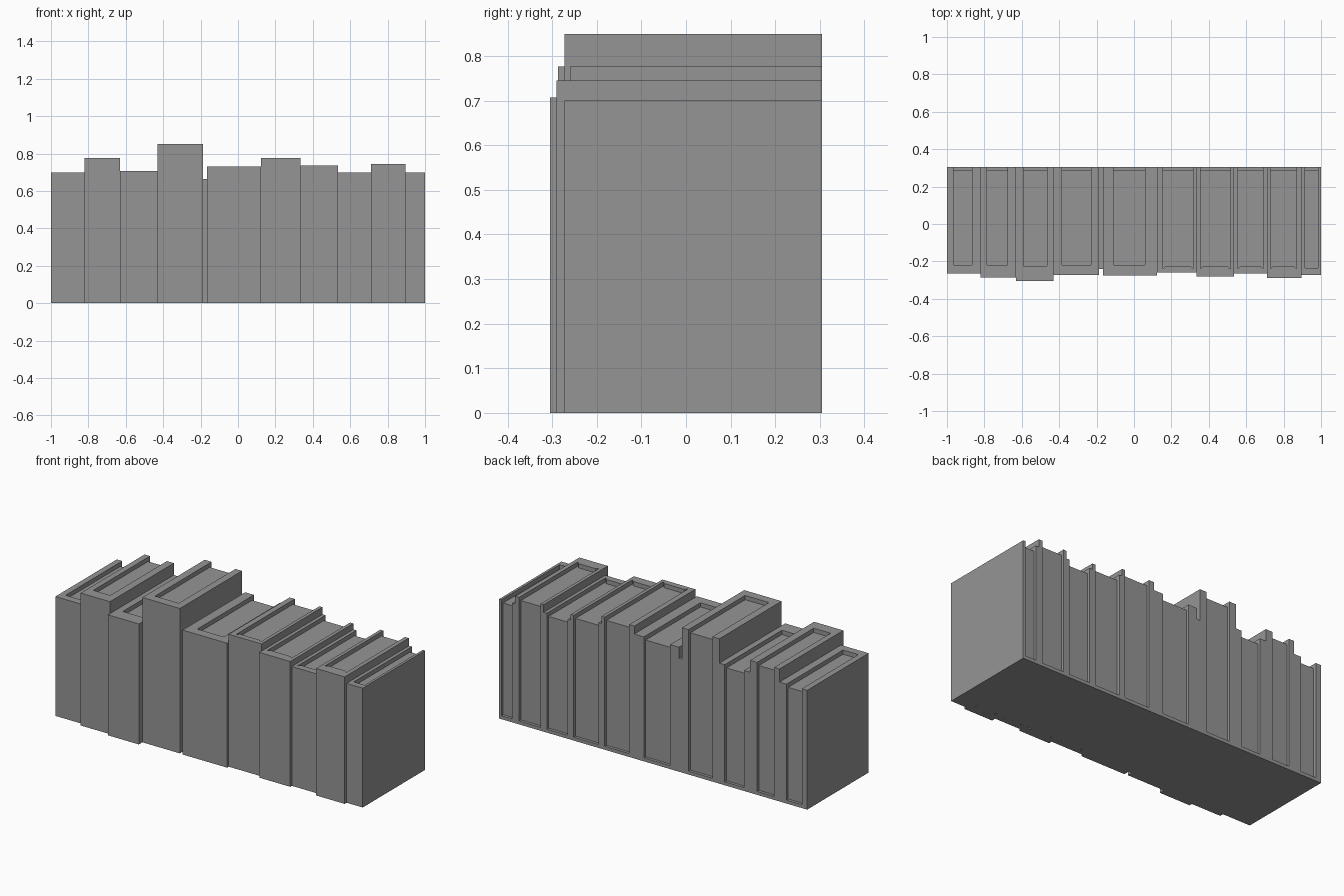
import bpy
import bmesh

cube = bpy.data.objects.get("Cube")
if cube:
    bpy.data.objects.remove(cube, do_unlink=True)

# One plain grey for everything
GREY = (0.3, 0.3, 0.3, 1.0)
mat = bpy.data.materials.new("plain grey")
mat.use_nodes = True
mat.diffuse_color = GREY
bsdf = next(n for n in mat.node_tree.nodes if n.type == 'BSDF_PRINCIPLED')
bsdf.inputs["Base Color"].default_value = GREY
bsdf.inputs["Roughness"].default_value = 0.8

BACK = 0.305        # shared back plane of the covers
PAGE_BACK = 0.288   # pages sit slightly inside the covers
FLOOR = 0.02        # bottom board under the pages
RECESS = 0.025      # how far the pages sit below the cover tops


def prism(bm, outline, z0, z1):
    """Extrude a flat outline from z0 up to z1."""
    face = bm.faces.new([bm.verts.new((x, y, z0)) for x, y in outline])
    up = bmesh.ops.extrude_face_region(bm, geom=[face])["geom"]
    moved = [v for v in up if isinstance(v, bmesh.types.BMVert)]
    bmesh.ops.translate(bm, verts=moved, vec=(0, 0, z1 - z0))


def add_object(name, prisms):
    bm = bmesh.new()
    for outline, z0, z1 in prisms:
        prism(bm, outline, z0, z1)
    bmesh.ops.recalc_face_normals(bm, faces=bm.faces)
    mesh = bpy.data.meshes.new(name)
    bm.to_mesh(mesh)
    bm.free()
    mesh.materials.append(mat)
    obj = bpy.data.objects.new(name, mesh)
    bpy.context.collection.objects.link(obj)


def rect(x0, x1, y0, y1):
    return [(x0, y0), (x1, y0), (x1, y1), (x0, y1)]


def book(index, x0, x1, front, height, left, right, spine, groove):
    """U-shaped cover with a floor board, and a recessed page block."""
    a, b = x0 + left, x1 - right
    # Inner face of the spine, with sloped grooves on the narrower bindings
    if groove:
        inner = [(b, spine - groove), (b - groove, spine),
                 (a + groove, spine), (a, spine - groove)]
    else:
        inner = [(b, spine), (a, spine)]
    cover = ([(x0, front), (x1, front), (x1, BACK), (b, BACK)]
             + inner + [(a, BACK), (x0, BACK)])
    add_object(f"book_cover_{index}",
               [(cover, 0, height), (rect(a, b, spine, BACK), 0, FLOOR)])
    pages = inner + [(a, PAGE_BACK), (b, PAGE_BACK)]
    add_object(f"book_pages_{index}", [(pages, FLOOR, height - RECESS)])


# x start, x end, front y, height, left board, right board, spine inside, groove
BOOKS = [
    (-1.0, -0.82, -0.265, 0.70, 0.035, 0.045, -0.22, 0),
    (-0.82, -0.63, -0.287, 0.777, 0.035, 0.045, -0.22, 0),
    (-0.63, -0.43, -0.305, 0.707, 0.04, 0.035, -0.225, 0),
    (-0.43, -0.187, -0.272, 0.85, 0.045, 0.043, -0.22, 0),
    (-0.167, 0.122, -0.275, 0.73, 0.057, 0.062, -0.22, 0),
    (0.122, 0.335, -0.26, 0.777, 0.033, 0.02, -0.225, 0.015),
    (0.335, 0.535, -0.28, 0.735, 0.02, 0.02, -0.225, 0.015),
    (0.535, 0.71, -0.265, 0.70, 0.02, 0.02, -0.225, 0.015),
    (0.71, 0.895, -0.29, 0.745, 0.02, 0.025, -0.225, 0.015),
    (0.895, 1.0, -0.272, 0.70, 0.02, 0.015, -0.235, 0),
]
for i, spec in enumerate(BOOKS, 1):
    book(i, *spec)

# Thin filler in the gap beside the tallest book
add_object("gap_filler", [(rect(-0.187, -0.167, -0.24, BACK), 0, 0.665)])
